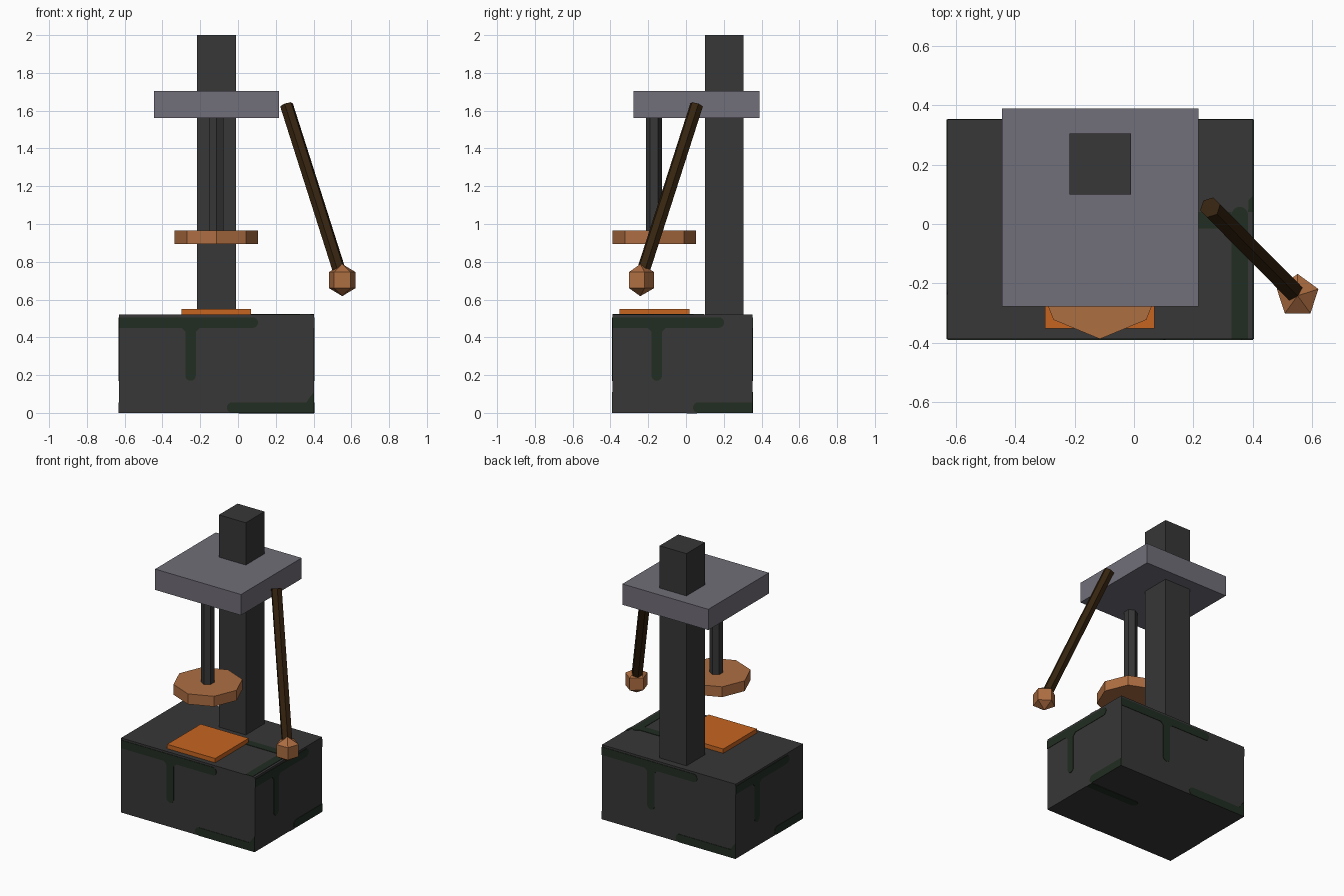
import bpy, bmesh, math
from mathutils import Vector, Matrix

if "Cube" in bpy.data.objects:
    bpy.data.objects.remove(bpy.data.objects["Cube"], do_unlink=True)


def material(name, code):
    """Flat material from an sRGB hex code, stored as linear values."""
    srgb = [int(code[i:i + 2], 16) / 255 for i in (0, 2, 4)]
    col = [c / 12.92 if c < 0.04 else ((c + 0.055) / 1.055) ** 2.4 for c in srgb] + [1]
    m = bpy.data.materials.new(name)
    m.use_nodes = True
    m.diffuse_color = col
    m.node_tree.nodes["Principled BSDF"].inputs["Base Color"].default_value = col
    return m


iron = material("dark iron", "373737")
moss = material("moss green", "212d22")
steel = material("grey steel", "716e78")
copper = material("copper", "ae6e42")
ember = material("bright orange", "c66420")
wood = material("dark wood", "35230f")


def finish(bm, name, mat):
    bmesh.ops.recalc_face_normals(bm, faces=bm.faces)
    mesh = bpy.data.meshes.new(name)
    bm.to_mesh(mesh)
    bm.free()
    mesh.materials.append(mat)
    obj = bpy.data.objects.new(name, mesh)
    bpy.context.collection.objects.link(obj)
    return obj


def box(name, mat, x, y, z):
    bm = bmesh.new()
    lo, hi = Vector((x[0], y[0], z[0])), Vector((x[1], y[1], z[1]))
    place = Matrix.Translation((lo + hi) / 2) @ Matrix.Diagonal((hi - lo).to_4d())
    bmesh.ops.create_cube(bm, size=1, matrix=place)
    return finish(bm, name, mat)


def rod(name, mat, start, end, radius, sides, turn=0):
    bm = bmesh.new()
    a, b = Vector(start), Vector(end)
    spin = (b - a).to_track_quat('Z', 'Y').to_matrix().to_4x4()
    place = Matrix.Translation((a + b) / 2) @ spin @ Matrix.Rotation(turn, 4, 'Z')
    bmesh.ops.create_cone(bm, cap_ends=True, segments=sides, radius1=radius,
                          radius2=radius, depth=(b - a).length, matrix=place)
    return finish(bm, name, mat)


def plate(name, points, frame):
    """Thin moss patch: a flat outline on a face, raised slightly."""
    bm = bmesh.new()
    face = bm.faces.new([bm.verts.new(frame @ Vector((s, t, 0))) for s, t in points])
    top = bmesh.ops.extrude_face_region(bm, geom=[face])["geom"]
    normal = frame.to_3x3() @ Vector((0, 0, 0.003))
    bmesh.ops.translate(bm, vec=normal, verts=[v for v in top if isinstance(v, bmesh.types.BMVert)])
    return finish(bm, name, moss)


def stripe(name, start, end, frame, r=0.028):
    """Stripe with a square start and a rounded end."""
    a, b = Vector(start), Vector(end)
    along = (b - a).normalized()
    side = Vector((-along.y, along.x))
    pts = [a + side * r]
    for i in range(9):
        q = math.pi * i / 8
        pts.append(b + side * r * math.cos(q) + along * r * math.sin(q))
    pts.append(a - side * r)
    return plate(name, pts, frame)


# Main body
X0, X1, Y0, Y1, TOP = -0.63, 0.402, -0.388, 0.352, 0.52
box("base_block", iron, (X0, X1), (Y0, Y1), (0, TOP))
box("column", iron, (-0.217, -0.01), (0.1, 0.305), (TOP, 2))
box("upper_slab", steel, (-0.445, 0.218), (-0.278, 0.39), (1.56, 1.705))
box("press_pad", ember, (-0.3, 0.07), (-0.352, 0.018), (TOP, 0.55))

# Press ram
rod("ram_rod", iron, (-0.115, -0.17, 0.95), (-0.115, -0.17, 1.57), 0.043, 6)
rod("press_disc", copper, (-0.115, -0.167, 0.893), (-0.115, -0.167, 0.965), 0.221, 8)

# Lever with faceted knob
knob_at = Vector((0.552, -0.242, 0.703))
rod("lever", wood, (0.257, 0.056, 1.63), knob_at, 0.036, 6)
bm = bmesh.new()
bmesh.ops.create_uvsphere(bm, u_segments=5, v_segments=3, radius=0.085,
                          matrix=Matrix.Translation(knob_at))
finish(bm, "lever_knob", copper)

# Moss streaks, the same on each wall of the base
cx, cy = (X0 + X1) / 2, (Y0 + Y1) / 2
hx, hy = (X1 - X0) / 2, (Y1 - Y0) / 2
walls = (("front", 0, hx, hy), ("left", 1, hy, hx), ("back", 2, hx, hy), ("right", 3, hy, hx))
for label, quarter, w, depth in walls:
    frame = (Matrix.Translation((cx, cy, 0)) @ Matrix.Rotation(quarter * math.pi / 2, 4, 'Z')
             @ Matrix.Translation((0, -depth, 0)) @ Matrix.Rotation(math.pi / 2, 4, 'X'))
    stripe(label + "_moss_band", (-w, 0.478), (0.192, 0.478), frame)
    stripe(label + "_moss_drip", (-0.137, 0.45), (-0.137, 0.198), frame)
    stripe(label + "_moss_foot", (w, 0.028), (0.083, 0.028), frame)
    for d in (-1, 1):
        s = -0.137 + d * 0.028
        plate(label + "_moss_fillet", [(s, 0.45), (s + d * 0.02, 0.45), (s, 0.43)], frame)
    if w > depth:
        plate(label + "_moss_corner", [(w, 0.056), (w, 0.11), (w - 0.02, 0.085), (w - 0.04, 0.056)], frame)

# Moss on the top and underside
lid = Matrix.Translation((0, 0, TOP))
stripe("top_moss_bar", (0.357, Y0), (0.357, 0.03), lid)
stripe("top_moss_branch", (0.329, 0.012), (0.06, 0.012), lid)
plate("top_moss_corner", [(X1, 0.095), (0.387, 0.08), (0.385, 0.04), (X1, 0.04)], lid)
floor = Matrix.Translation((0, 0, 0.003))
stripe("under_moss_branch", (X1, 0.03), (0.03, 0.03), Matrix.Translation((0, 0, -0.003)))
